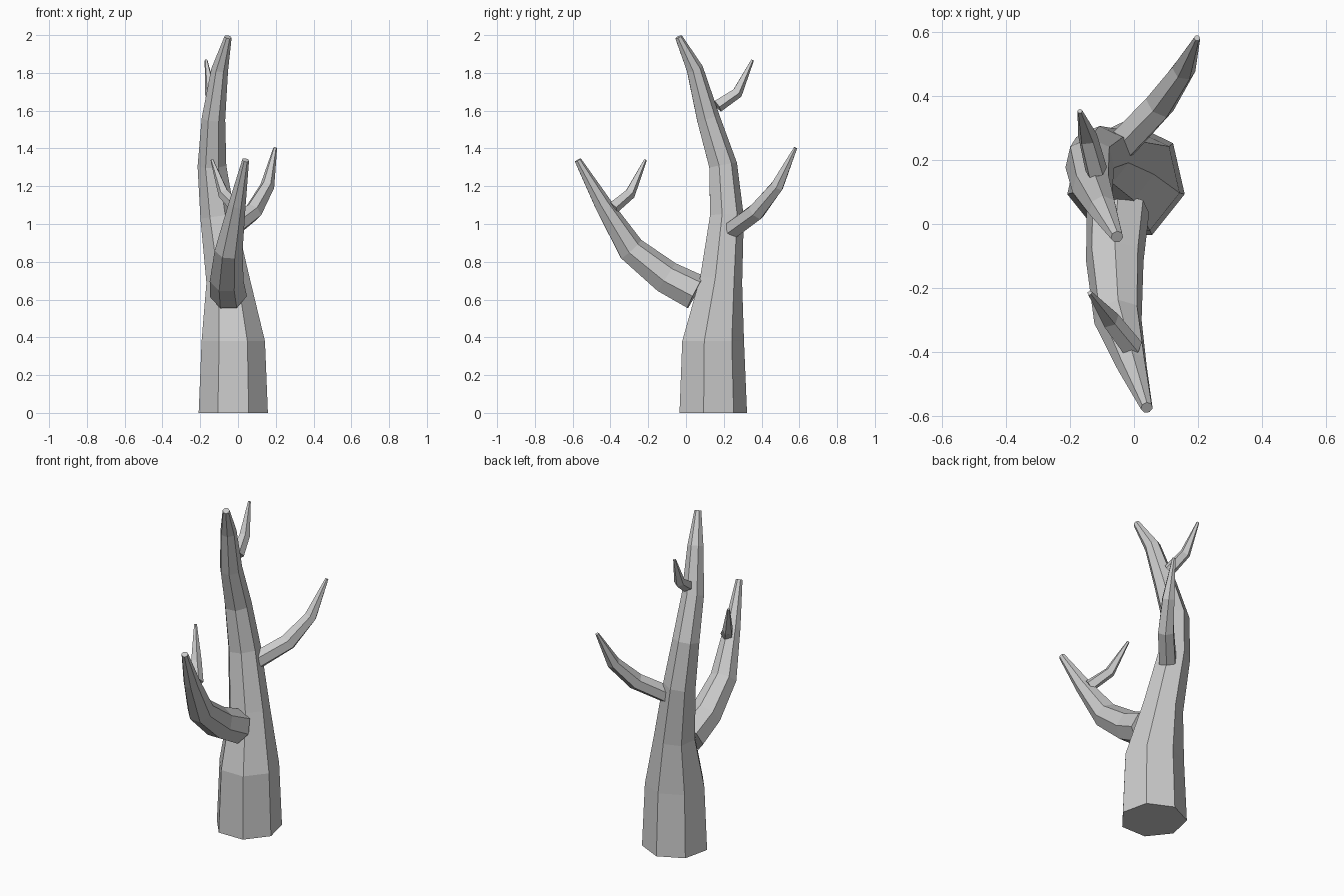
import bpy, bmesh, math
from mathutils import Vector

if "Cube" in bpy.data.objects:
    bpy.data.objects.remove(bpy.data.objects["Cube"])


def limb(name, sides, rings, flat_base=0):
    """Tapered faceted tube through rings of (x, y, z, radius)."""
    pts = [Vector(r[:3]) for r in rings]
    bm = bmesh.new()
    loops = []
    for i, p in enumerate(pts):
        before = (p - pts[i - 1]).normalized() if i else Vector()
        after = (pts[i + 1] - p).normalized() if i < len(pts) - 1 else Vector()
        t = Vector((0, 0, 1)) if i < flat_base else (before + after).normalized()
        u = Vector((1, 0, 0))
        u = (u - t * u.dot(t)).normalized()
        v = t.cross(u)
        loop = []
        for k in range(sides):
            # a flat side faces the front / underside
            a = -math.pi / 2 + (k + 0.5) * 2 * math.pi / sides
            loop.append(bm.verts.new(p + (u * math.cos(a) + v * math.sin(a)) * rings[i][3]))
        loops.append(loop)
    for a, b in zip(loops, loops[1:]):
        for k in range(sides):
            n = (k + 1) % sides
            bm.faces.new((a[k], a[n], b[n], b[k]))
    bm.faces.new(loops[0][::-1])
    bm.faces.new(loops[-1])
    me = bpy.data.meshes.new(name)
    bm.to_mesh(me)
    bm.free()
    ob = bpy.data.objects.new(name, me)
    bpy.context.collection.objects.link(ob)


# Trunk, leaning left and then curling to the front
limb("trunk", 7, [
    (-0.025, 0.135, 0.0, 0.188), (-0.025, 0.135, 0.38, 0.172),
    (-0.053, 0.18, 0.70, 0.118), (-0.108, 0.212, 1.04, 0.094),
    (-0.138, 0.193, 1.31, 0.078), (-0.13, 0.115, 1.56, 0.064),
    (-0.097, 0.045, 1.82, 0.046), (-0.053, -0.04, 1.99, 0.02)], flat_base=2)

# Large front branch
limb("front_branch", 7, [
    (-0.05, 0.05, 0.635, 0.1), (-0.06, -0.105, 0.715, 0.092),
    (-0.05, -0.293, 0.865, 0.076), (-0.005, -0.443, 1.107, 0.047),
    (0.04, -0.573, 1.338, 0.019)])

# Back branch
limb("back_branch", 6, [
    (-0.04, 0.245, 0.97, 0.052), (0.08, 0.372, 1.065, 0.05),
    (0.155, 0.482, 1.2, 0.038), (0.197, 0.58, 1.403, 0.01)])

# Small twigs
limb("front_twig", 5, [
    (-0.005, -0.39, 1.085, 0.036), (-0.075, -0.298, 1.16, 0.031),
    (-0.138, -0.215, 1.34, 0.008)])
limb("top_twig", 5, [
    (-0.118, 0.165, 1.625, 0.036), (-0.145, 0.27, 1.695, 0.031),
    (-0.169, 0.352, 1.868, 0.008)])
